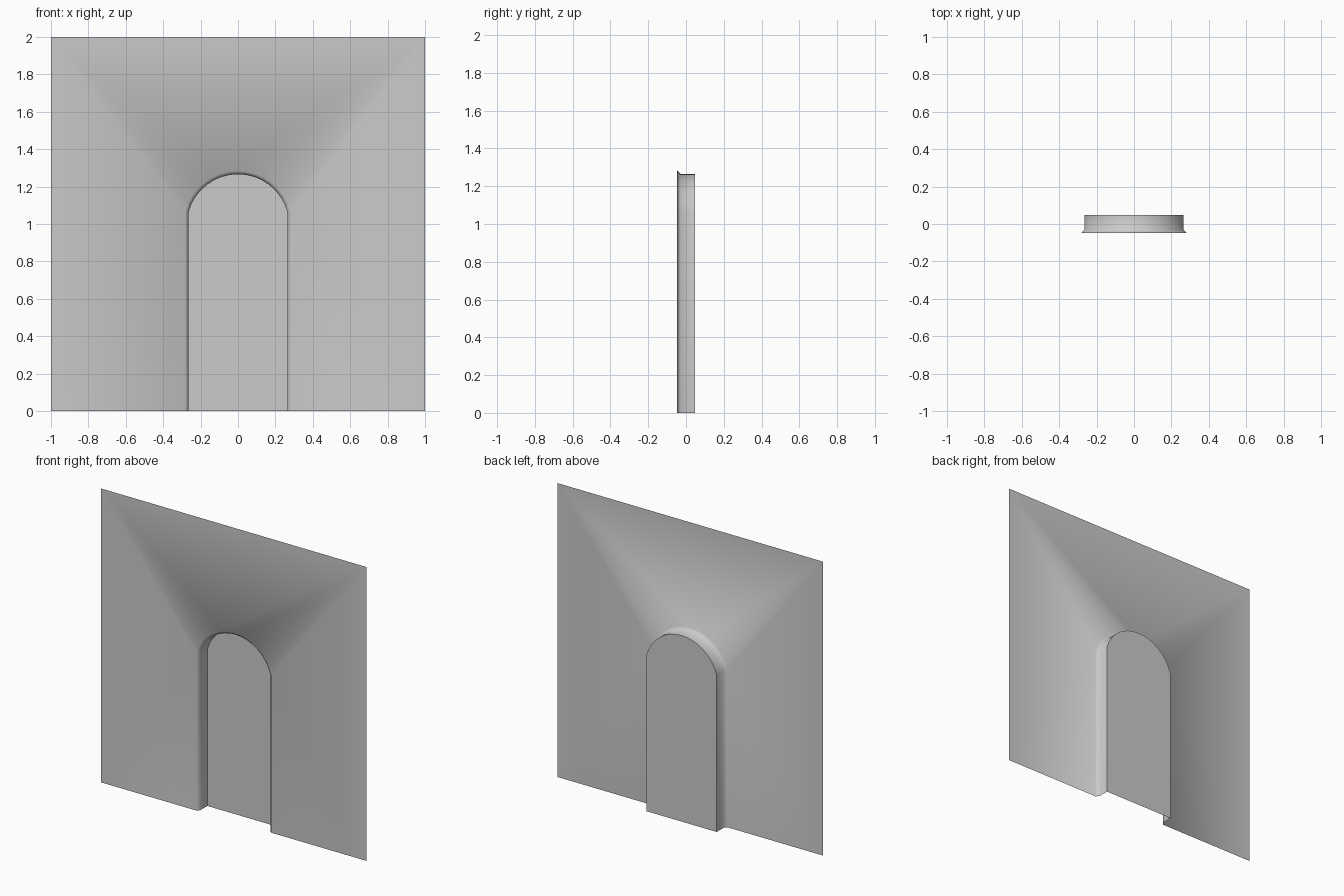
import bpy, bmesh, math

if "Cube" in bpy.data.objects:
    bpy.data.objects.remove(bpy.data.objects["Cube"])

Y_FRONT, Y_CHAMFER, Y_BACK = -0.047, -0.029, 0.047
CENTER_Z, SEGMENTS = 0.992, 16


def arch(half_width, radius, y):
    """Open arch outline from bottom left, over the top, to bottom right."""
    a = math.acos(half_width / radius)
    pts = [(-half_width, y, 0)]
    for i in range(SEGMENTS + 1):
        t = math.pi - a - (math.pi - 2 * a) * i / SEGMENTS
        pts.append((radius * math.cos(t), y, CENTER_Z + radius * math.sin(t)))
    return pts + [(half_width, y, 0)]


bm = bmesh.new()
rings = [[bm.verts.new(p) for p in arch(w, r, y)] for w, r, y in (
    (0.282, 0.292, Y_FRONT), (0.264, 0.274, Y_CHAMFER), (0.264, 0.274, Y_BACK))]

# Chamfered edge and reveal of the niche
for outer, inner in zip(rings, rings[1:]):
    for i in range(len(outer) - 1):
        bm.faces.new((outer[i], outer[i + 1], inner[i + 1], inner[i]))

# Back panel of the niche
bm.faces.new(rings[-1])

# Wall sheet around the opening
bl, tl, tr, br = [bm.verts.new((x, Y_FRONT, z))
                  for x, z in ((-1, 0), (-1, 2), (1, 2), (1, 0))]
edge = rings[0]
split = SEGMENTS // 2 - 1
bm.faces.new((bl, edge[0], edge[1], tl))
for i in range(1, len(edge) - 2):
    bm.faces.new((edge[i], edge[i + 1], tl if i < split else tr))
bm.faces.new((edge[split], tr, tl))
bm.faces.new((edge[-2], br, tr))
bm.faces.new((edge[-2], edge[-1], br))

# Consistent normals with the wall facing the front
bmesh.ops.recalc_face_normals(bm, faces=bm.faces[:])
bm.normal_update()
wall = max(bm.faces, key=lambda f: f.calc_area() if bl in f.verts else 0)
if wall.normal.y > 0:
    bmesh.ops.reverse_faces(bm, faces=bm.faces[:])

mesh = bpy.data.meshes.new("arched_niche_wall")
bm.to_mesh(mesh)
bm.free()
obj = bpy.data.objects.new("arched_niche_wall", mesh)
bpy.context.collection.objects.link(obj)
bpy.context.view_layer.objects.active = obj
obj.select_set(True)
bpy.ops.object.shade_smooth_by_angle(angle=math.radians(60))
